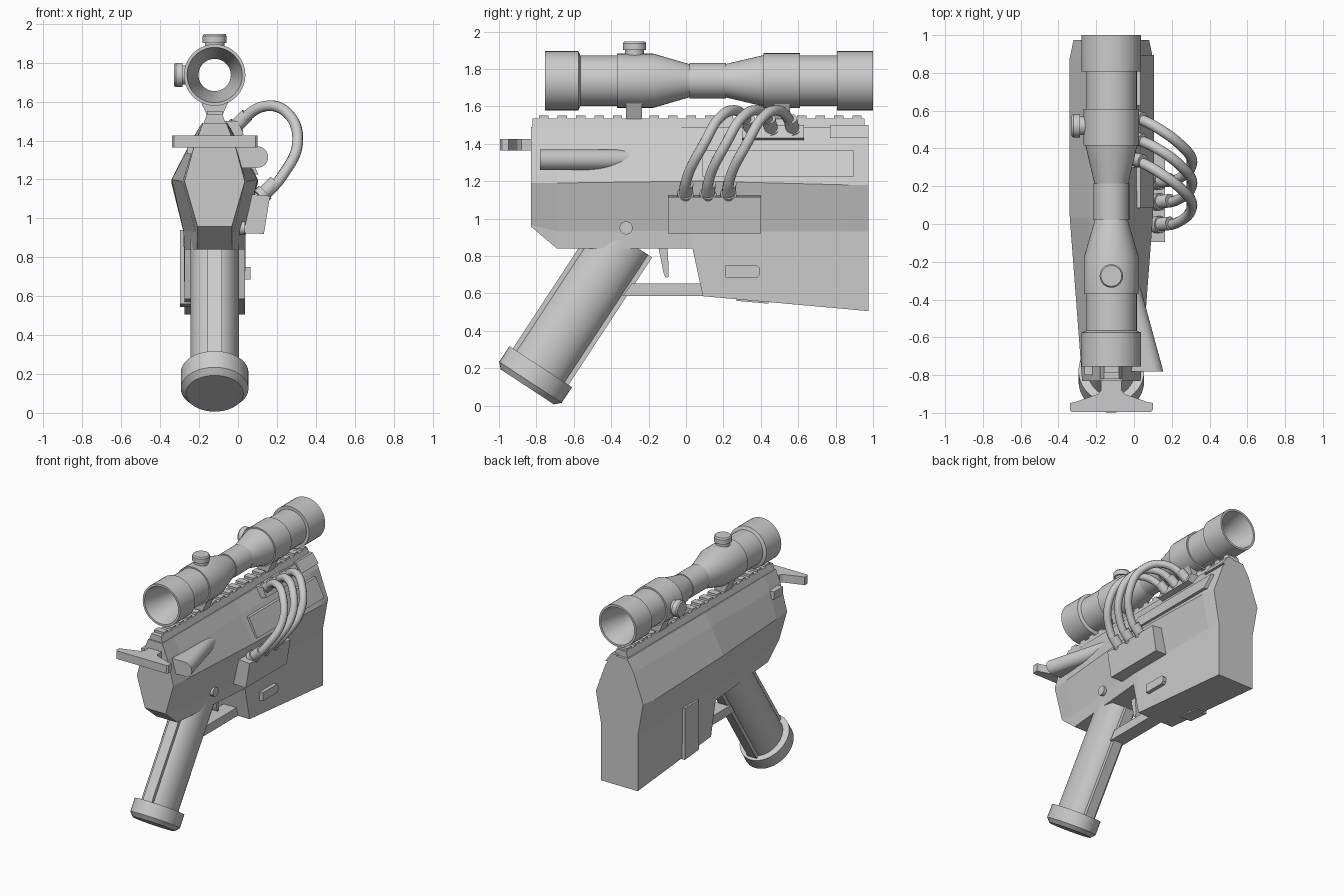
import bpy, bmesh, math
from mathutils import Vector as V

if "Cube" in bpy.data.objects:
    bpy.data.objects.remove(bpy.data.objects["Cube"])

CX = -0.12  # centre plane of the gun


def loft(name, rings, closed=False, smooth=False):
    """Skin a list of point rings; cap the ends or join last to first."""
    bm = bmesh.new()
    vs = [[bm.verts.new(p) for p in r] for r in rings]
    n = len(vs[0])
    pairs = list(zip(vs, vs[1:])) + ([(vs[-1], vs[0])] if closed else [])
    for a, b in pairs:
        for i in range(n):
            j = (i + 1) % n
            bm.faces.new((a[i], a[j], b[j], b[i]))
    if not closed:
        bm.faces.new(vs[0])
        bm.faces.new(vs[-1])
    bmesh.ops.recalc_face_normals(bm, faces=bm.faces)
    me = bpy.data.meshes.new(name)
    bm.to_mesh(me)
    bm.free()
    ob = bpy.data.objects.new(name, me)
    bpy.context.collection.objects.link(ob)
    if smooth:
        bpy.ops.object.select_all(action='DESELECT')
        ob.select_set(True)
        bpy.context.view_layer.objects.active = ob
        bpy.ops.object.shade_smooth_by_angle(angle=math.radians(30))
    return ob


def prism(name, pts, vec, smooth=False):
    return loft(name, [[V(p) for p in pts], [V(p) + V(vec) for p in pts]], smooth=smooth)


def side_plate(name, yz, x0, x1):
    return prism(name, [(x0, y, z) for y, z in yz], (x1 - x0, 0, 0))


def box(name, x, y, z):
    return side_plate(name, [(y[0], z[0]), (y[1], z[0]), (y[1], z[1]), (y[0], z[1])], *x)


def turned(name, origin, axis, prof, n=32, closed=False, u=None, su=1, sw=1):
    """Revolve (distance, radius) pairs about an axis; su, sw make it elliptical."""
    o, a = V(origin), V(axis).normalized()
    u = V(u) if u else a.orthogonal().normalized()
    w = a.cross(u)
    ang = [2 * math.pi * i / n for i in range(n)]
    rings = [[o + a * d + u * (math.cos(t) * r * su) + w * (math.sin(t) * r * sw) for t in ang]
             for d, r in prof]
    return loft(name, rings, closed, True)


# Faceted body: stations along y, each with (half width, z) levels
stations = [
    (-0.83, [(.06, 1.49), (.105, 1.375), (.155, 1.19), (.09, .965), (.088, .958)]),
    (-0.69, [(.06, 1.49), (.107, 1.38), (.165, 1.19), (.098, .93), (.09, .84)]),
    (0.035, [(.065, 1.49), (.12, 1.395), (.22, 1.2), (.16, .935), (.155, .84)]),
    (0.09, [(.065, 1.49), (.12, 1.395), (.222, 1.2), (.16, .93), (.155, .585)]),
    (0.87, [(.065, 1.49), (.12, 1.4), (.222, 1.18), (.16, .93), (.155, .515)]),
    (0.975, [(.065, 1.49), (.12, 1.4), (.2, 1.18), (.155, .93), (.155, .505)])]
loft("body", [[(CX + w, y, z) for w, z in lv] + [(CX - w, y, z) for w, z in reversed(lv)]
              for y, lv in stations])

# Top rail with teeth
prism("rail", [(CX - .06, -.82, 1.48), (CX + .06, -.82, 1.48), (CX + .04, -.82, 1.535),
               (CX - .04, -.82, 1.535)], (0, 1.775, 0))
for i in range(18):
    y = -.785 + i * .0985
    box("rail_tooth", (CX - .04, CX + .04), (y, y + .05), (1.53, 1.552))

# Scope: see-through tube with funnel ends
scope = [(-.755, .158), (-.575, .158), (-.565, .135), (-.37, .135), (-.37, .145), (-.175, .145),
         (.02, .088), (.02, .095), (.215, .095), (.215, .09), (.415, .137), (.415, .147),
         (.61, .147), (.61, .135), (.807, .135), (.807, .158), (1.0, .158),
         (1.0, .142), (.75, .083), (-.5, .083), (-.755, .142)]
turned("scope", (CX, 0, 1.737), (0, 1, 0), scope, 40, True)
knob = [(.1, .05), (.165, .05), (.165, .062), (.2, .062), (.21, .055)]
turned("scope_top_knob", (CX, -.275, 1.737), (0, 0, 1), knob, 24)
turned("scope_side_knob", (CX, .52, 1.737), (-1, 0, 0), knob, 24)
for y in (-.32, .47):
    prism("scope_mount", [(CX - .04, y, 1.53), (CX + .04, y, 1.53), (CX + .08, y, 1.62),
                          (CX - .08, y, 1.62)], (0, .085, 0))

# Rear T handle
half = [(.22, -.985), (.21, -.995), (0, -.995)]
right = [(.055, -.8), (.055, -.88), (.07, -.9), (.19, -.942), (.22, -.948)] + half[:2]
prism("pull_handle", [(CX + x, y, 1.363) for x, y in right] +
      [(CX - x, y, 1.363) for x, y in reversed(right)], (0, 0, .062))

# Slanted round-edged bulge on the right side
arc = [math.radians(-90 + 180 * i / 14) for i in range(15)]
prism("side_bulge", [(.1 + .055 * math.cos(t), -.78, 1.315 + .055 * math.sin(t)) for t in arc] +
      [(-.04, -.78, 1.37), (-.04, -.78, 1.26)], (-.15, .55, 0), True)
box("left_catch", (-.262, -.18), (-.8, -.69), (1.33, 1.39))

# Right side panels, pin and button
prism("side_panel", [(.035, .085, 1.365), (.105, .085, 1.225), (.06, .085, 1.225),
                     (-.02, .085, 1.365)], (0, .81, 0))
prism("rear_top_panel", [(-.05, .77, 1.5), (.0, .77, 1.43), (-.06, .77, 1.43),
                         (-.1, .77, 1.5)], (0, .205, 0))
prism("hose_port", [(-.06, .3, 1.5), (.0, .3, 1.5), (.03, .3, 1.43), (-.06, .3, 1.41)], (0, .33, 0))
prism("hose_box", [(.0, -.095, 1.13), (.165, -.095, 1.115), (.133, -.095, .92),
                   (.0, -.095, .925)], (0, .495, 0))
turned("side_pin", (-.1, -.32, .95), (1, 0, 0), [(0, .035), (.135, .035)], 20)
side_plate("side_button", [(.21, .685), (.38, .685), (.395, .7), (.395, .735), (.38, .75),
                           (.21, .75)], 0, .065)
side_plate("left_strip", [(.27, .56), (.44, .545), (.44, .94), (.27, .94)], -.298, -.2)

# Three hoses with end collars
for y0, y1 in ((-.005, .35), (.115, .46), (.225, .575)):
    d = y1 - y0
    cu = bpy.data.curves.new("hose", 'CURVE')
    cu.dimensions = '3D'
    cu.bevel_depth = .028
    cu.bevel_resolution = 3
    cu.resolution_u = 8
    path = [(.13, 0, 1.11), (.225, .01, 1.215), (.307, .1 * d / .35, 1.4), (.25, .19, 1.545),
            (.13, .28, 1.575), (-.01, d, 1.48)]
    sp = cu.splines.new('BEZIER')
    sp.bezier_points.add(len(path) - 1)
    for bp, (x, y, z) in zip(sp.bezier_points, path):
        bp.co = (x, y0 + y, z)
        bp.handle_left_type = bp.handle_right_type = 'AUTO'
    bpy.context.collection.objects.link(bpy.data.objects.new("hose", cu))
    collar = [(0, .045), (.035, .045), (.035, .036), (.11, .036)]
    turned("hose_collar_low", (.115, y0, 1.11), (.09, .01, .09), collar, 20)
    turned("hose_collar_high", (-.03, y1, 1.455), (.09, -.02, .09), collar, 20)

# Raked grip with straps and end cap
down = V((0, -.548, -.836)).normalized()
top = V((CX, -.33, .89))
turned("grip", top, down, [(0, 1), (.83, 1)], 40, u=(1, 0, 0), su=.125, sw=.16)
across = V((1, 0, 0)).cross(down)
prism("grip_strap", [top + V((sx * .038, 0, 0)) + across * (sy * .178)
                     for sx, sy in ((1, 1), (1, -1), (-1, -1), (-1, 1))], down * .83)
turned("grip_cap", top, down, [(.815, 1), (.915, 1), (.945, .85)], 40,
       u=(1, 0, 0), su=.174, sw=.2)

# Trigger and guard
side_plate("trigger", [(-.15, .86), (-.12, .71), (-.11, .685), (-.095, .685), (-.092, .73),
                       (-.1, .86)], CX - .025, CX + .025)
side_plate("trigger_guard", [(-.34, .585), (.11, .585), (.11, .652), (-.29, .652)],
           CX - .055, CX + .055)
